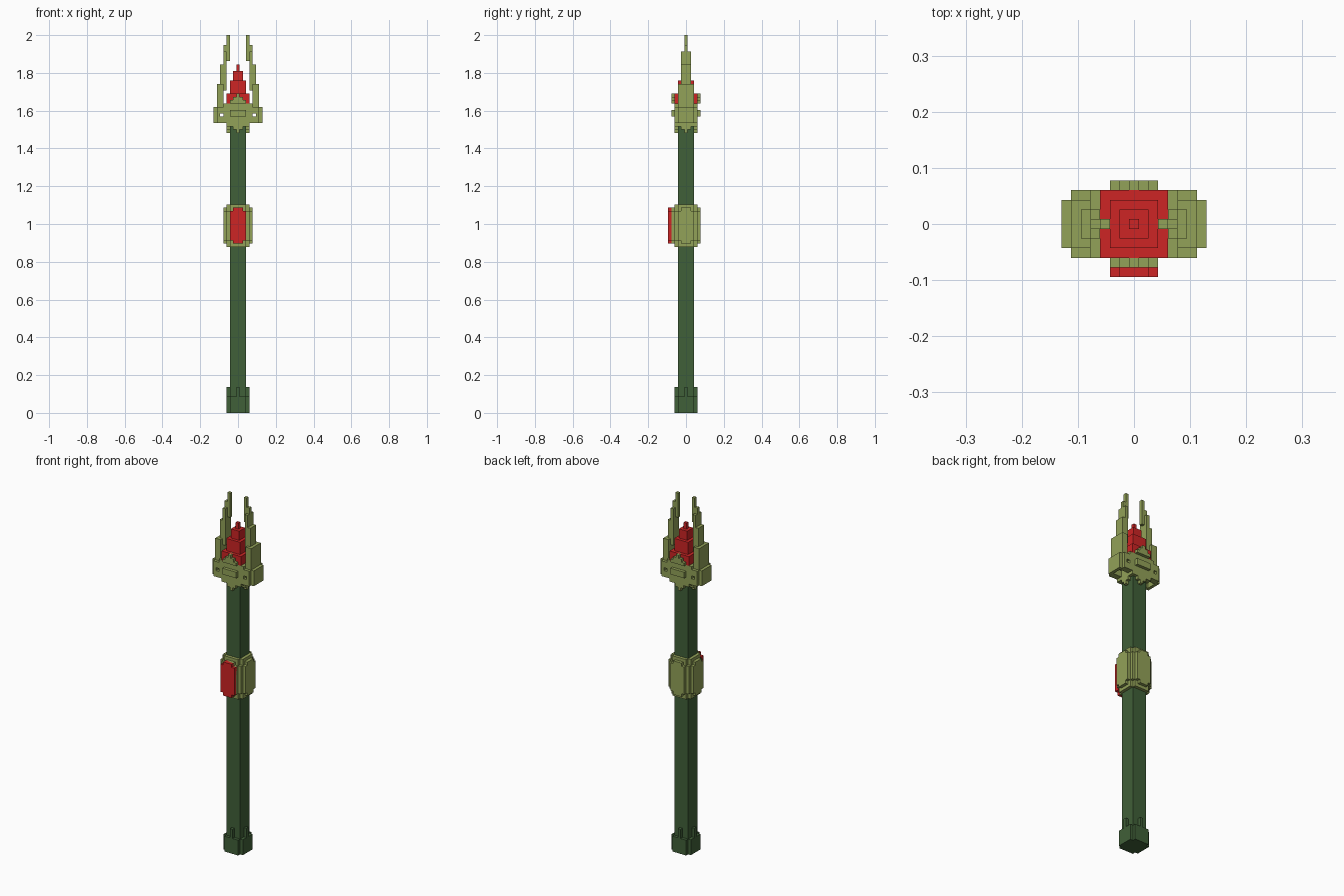
import bpy
import bmesh
from mathutils import Matrix, Vector

if "Cube" in bpy.data.objects:
    bpy.data.objects.remove(bpy.data.objects["Cube"])

V = 2 / 116      # edge of one block
PLATE = 0.2      # painted plate thickness, in blocks


def material(name, rgb):
    mat = bpy.data.materials.new(name)
    mat.use_nodes = True
    mat.diffuse_color = (*rgb, 1)
    mat.node_tree.nodes["Principled BSDF"].inputs["Base Color"].default_value = (*rgb, 1)
    return mat


olive = material("olive", (0.29, 0.36, 0.098))
dark_green = material("dark green", (0.051, 0.117, 0.04))
red = material("red", (0.61, 0.018, 0.018))


def box(bm, x0, x1, y0, y1, z0, z1):
    """Box filling block columns x0..x1 and y0..y1 between levels z0 and z1."""
    lo = Vector((min(x0, x1) - 0.5, min(y0, y1) - 0.5, z0))
    hi = Vector((max(x0, x1) + 0.5, max(y0, y1) + 0.5, z1))
    size = (hi - lo) * V
    place = Matrix.Translation((lo + hi) * V / 2) @ Matrix.Diagonal((*size, 1))
    bmesh.ops.create_cube(bm, size=1, matrix=place)


def square(bm, r, z0, z1):
    box(bm, -r, r, -r, r, z0, z1)


def four_sides(bm, layer, half, z0, z1):
    """The same one-block-deep slab on all four sides of the staff."""
    for s in (-1, 1):
        box(bm, -half, half, s * layer, s * layer, z0, z1)
        box(bm, s * layer, s * layer, -half, half, z0, z1)


def finish(name, bm, mat):
    mesh = bpy.data.meshes.new(name)
    bm.to_mesh(mesh)
    bm.free()
    mesh.materials.append(mat)
    bpy.context.collection.objects.link(bpy.data.objects.new(name, mesh))


# Shaft
bm = bmesh.new()
square(bm, 2, 0, 89)
finish("shaft", bm, dark_green)

# Foot cap with stepped prongs
bm = bmesh.new()
for half, top in ((2, 5), (0, 8)):
    four_sides(bm, 3, half, 0, top)
finish("foot_cap", bm, dark_green)

# Collar with an octagonal panel on every side
bm = bmesh.new()
square(bm, 3, 53, 62)
four_sides(bm, 3, 2, 51, 64)
four_sides(bm, 4, 2, 53, 62)
four_sides(bm, 4, 1, 52, 63)
finish("collar", bm, olive)

# Red jewel on the front panel
bm = bmesh.new()
y_front = -4.5 - PLATE / 2
for half, low, high in ((2, 53, 62), (1, 52, 63)):
    box(bm, -half, half, y_front + 0.5 - PLATE / 2, y_front - 0.5 + PLATE / 2, low, high)
finish("collar_jewel", bm, red)

# Head cup with hanging trim and raised front and back bars
bm = bmesh.new()
box(bm, -4, 4, -3, 3, 92, 95)
box(bm, -3, 3, -3, 3, 89, 92)
square(bm, 3, 88, 89)
four_sides(bm, 3, 1, 87, 88)
four_sides(bm, 3, 0, 86, 87)
for s in (-1, 1):
    box(bm, -2, 2, s * 4, s * 4, 91, 93)
finish("head_cup", bm, olive)

# Hollow side brackets, each carrying a stepped prong
for s, side in ((1, "left"), (-1, "right")):
    bm = bmesh.new()
    for t in (-1, 1):
        box(bm, s * 4, s * 6, t * 2, t * 3, 89, 91)
    box(bm, s * 4, s * 4, -3, 3, 91, 92)
    box(bm, s * 6, s * 6, -3, 3, 91, 92)
    box(bm, s * 4, s * 6, -3, 3, 92, 94)
    box(bm, s * 7, s * 7, -2, 2, 89, 94)
    finish(side + "_bracket", bm, olive)

    bm = bmesh.new()
    box(bm, s * 6, s * 6, -2, 2, 94, 101)
    box(bm, s * 5, s * 5, -2, 2, 94, 101)
    box(bm, s * 5, s * 5, -1, 1, 101, 107)
    box(bm, s * 4, s * 4, -1, 1, 99, 111)
    box(bm, s * 4, s * 4, 0, 0, 111, 113)
    box(bm, s * 3, s * 3, 0, 0, 108, 116)
    finish(side + "_prong", bm, olive)

# Stepped red crystal
bm = bmesh.new()
for r, low, high in ((3, 95, 98), (2, 98, 102), (1, 102, 105), (0, 105, 107)):
    square(bm, r, low, high)
finish("crystal", bm, red)

# Pointed trim plates over the foot of the crystal
bm = bmesh.new()
for s in (-1, 1):
    y = s * (3.5 + PLATE / 2)
    for half, low, high in ((2, 95, 96), (1, 96, 97), (0, 97, 98)):
        box(bm, -half, half, y - 0.5 + PLATE / 2 + 1 - PLATE, y + 0.5 - PLATE / 2 - 1 + PLATE, low, high)
finish("cup_points", bm, olive)
